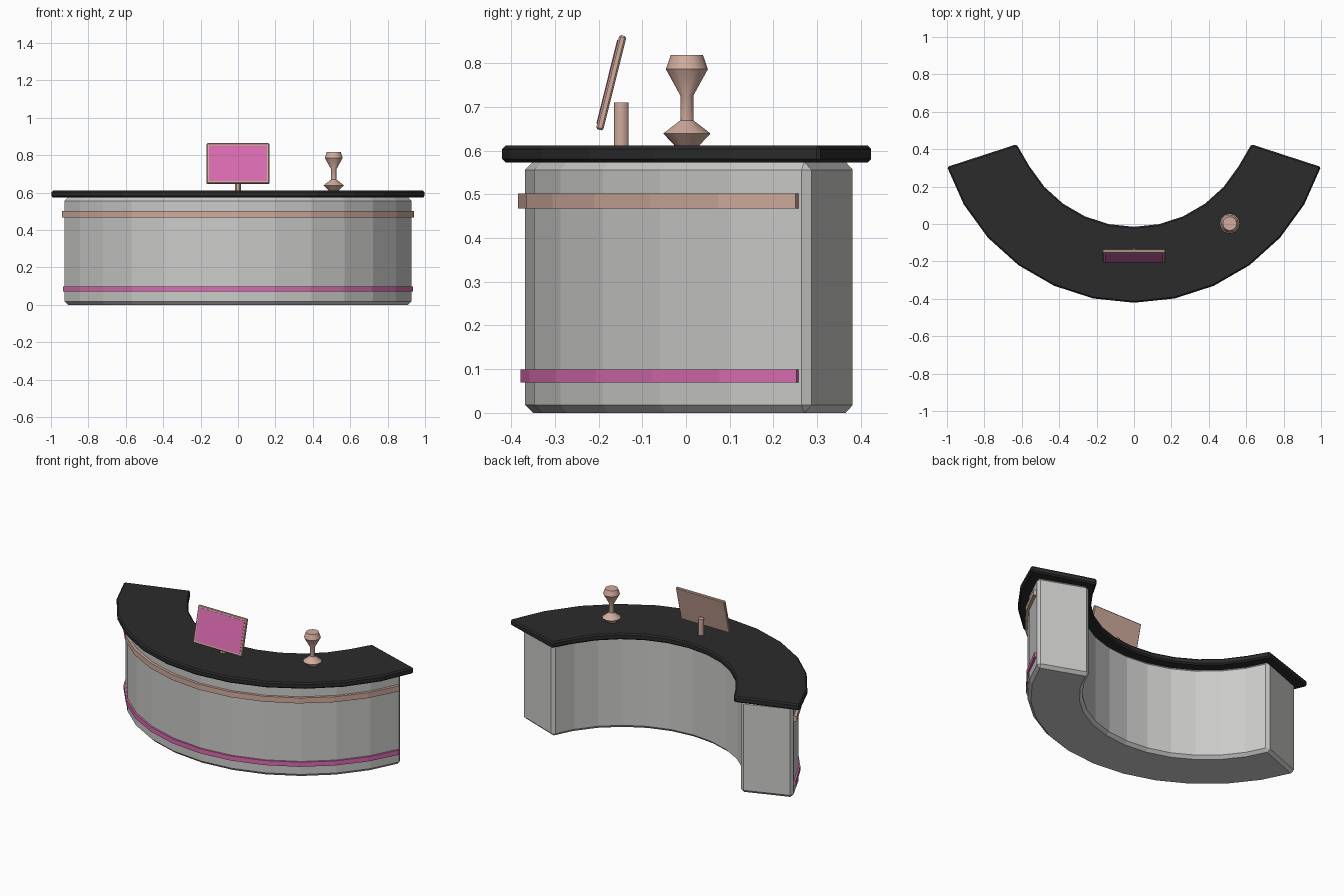
import bpy, bmesh, math

if "Cube" in bpy.data.objects:
    bpy.data.objects.remove(bpy.data.objects["Cube"])

CY = 0.63          # centre of the arc, behind the desk
SEGS = 12


def material(name, rgb):
    m = bpy.data.materials.new(name)
    m.diffuse_color = (*rgb, 1)
    m.use_nodes = True
    m.node_tree.nodes["Principled BSDF"].inputs["Base Color"].default_value = m.diffuse_color
    return m


GREY = material("light grey", (0.60, 0.60, 0.59))
BLACK = material("black", (0.024, 0.024, 0.024))
ROSE = material("rose beige", (0.64, 0.41, 0.34))
PINK = material("pink", (0.70, 0.15, 0.44))


def finish(bm, name, mat, bevel=0, smooth=None):
    bmesh.ops.recalc_face_normals(bm, faces=bm.faces)
    me = bpy.data.meshes.new(name)
    bm.to_mesh(me)
    bm.free()
    me.materials.append(mat)
    ob = bpy.data.objects.new(name, me)
    bpy.context.collection.objects.link(ob)
    if bevel:
        mod = ob.modifiers.new("bevel", 'BEVEL')
        mod.width = bevel
        mod.segments = 1
        mod.limit_method = 'ANGLE'
        mod.angle_limit = math.radians(40)
    if smooth:
        bpy.ops.object.select_all(action='DESELECT')
        ob.select_set(True)
        bpy.context.view_layer.objects.active = ob
        bpy.ops.object.shade_smooth_by_angle(angle=math.radians(smooth))
    return ob


def arc(name, mat, r_in, r_out, z0, z1, half, bevel=0, end_in=None):
    """Curved bar around the arc centre, half = half span in degrees."""
    bm = bmesh.new()
    rings = []
    for i in range(SEGS + 1):
        a = math.radians(-half + 2 * half * i / SEGS)
        ri = end_in if end_in and i in (0, SEGS) else r_in
        rings.append([bm.verts.new((r * math.sin(a), CY - r * math.cos(a), z))
                      for r, z in ((ri, z0), (r_out, z0), (r_out, z1), (ri, z1))])
    for a, b in zip(rings, rings[1:]):
        for k in range(4):
            n = (k + 1) % 4
            bm.faces.new((a[k], a[n], b[n], b[k]))
    bm.faces.new(rings[0])
    bm.faces.new(rings[-1][::-1])
    return finish(bm, name, mat, bevel)


def lathe(name, mat, profile, x, y, sides, smooth=30):
    bm = bmesh.new()
    rings = [[bm.verts.new((x + r * math.cos(2 * math.pi * i / sides),
                            y + r * math.sin(2 * math.pi * i / sides), z))
              for i in range(sides)] for r, z in profile]
    for a, b in zip(rings, rings[1:]):
        for i in range(sides):
            j = (i + 1) % sides
            bm.faces.new((a[i], a[j], b[j], b[i]))
    bm.faces.new(rings[0][::-1])
    bm.faces.new(rings[-1])
    return finish(bm, name, mat, smooth=smooth)


def box(name, mat, size, bevel=0):
    bm = bmesh.new()
    bmesh.ops.create_cube(bm, size=1)
    bmesh.ops.scale(bm, vec=size, verts=bm.verts)
    return finish(bm, name, mat, bevel)


# Curved desk
arc("desk_body", GREY, 0.692, 0.998, 0.0, 0.574, 69.5, 0.018)
arc("counter_top", BLACK, 0.645, 1.051, 0.573, 0.611, 72, 0.008, end_in=0.66)
arc("upper_trim", ROSE, 0.985, 1.014, 0.468, 0.502, 68)
arc("lower_trim", PINK, 0.985, 1.008, 0.07, 0.099, 68)

# Monitor: tilted panel with a screen plate on its front, and a post
tilt = math.radians(-14)
panel = box("monitor_frame", ROSE, (0.336, 0.017, 0.222), 0.004)
screen = box("monitor_screen", PINK, (0.31, 0.004, 0.196))
for ob, d in ((panel, 0), (screen, 0.0085)):
    ob.rotation_euler = (tilt, 0, 0)
    ob.location = (0, -0.171 - d * math.cos(tilt), 0.755 - d * math.sin(tilt))
lathe("monitor_post", ROSE, [(0.017, 0.605), (0.017, 0.71)], 0, -0.148, 12)

# Vase
lathe("vase", ROSE, [(0.026, 0.609), (0.054, 0.639), (0.015, 0.669), (0.015, 0.726),
                     (0.048, 0.786), (0.037, 0.818)], 0.512, 0.002, 12)
